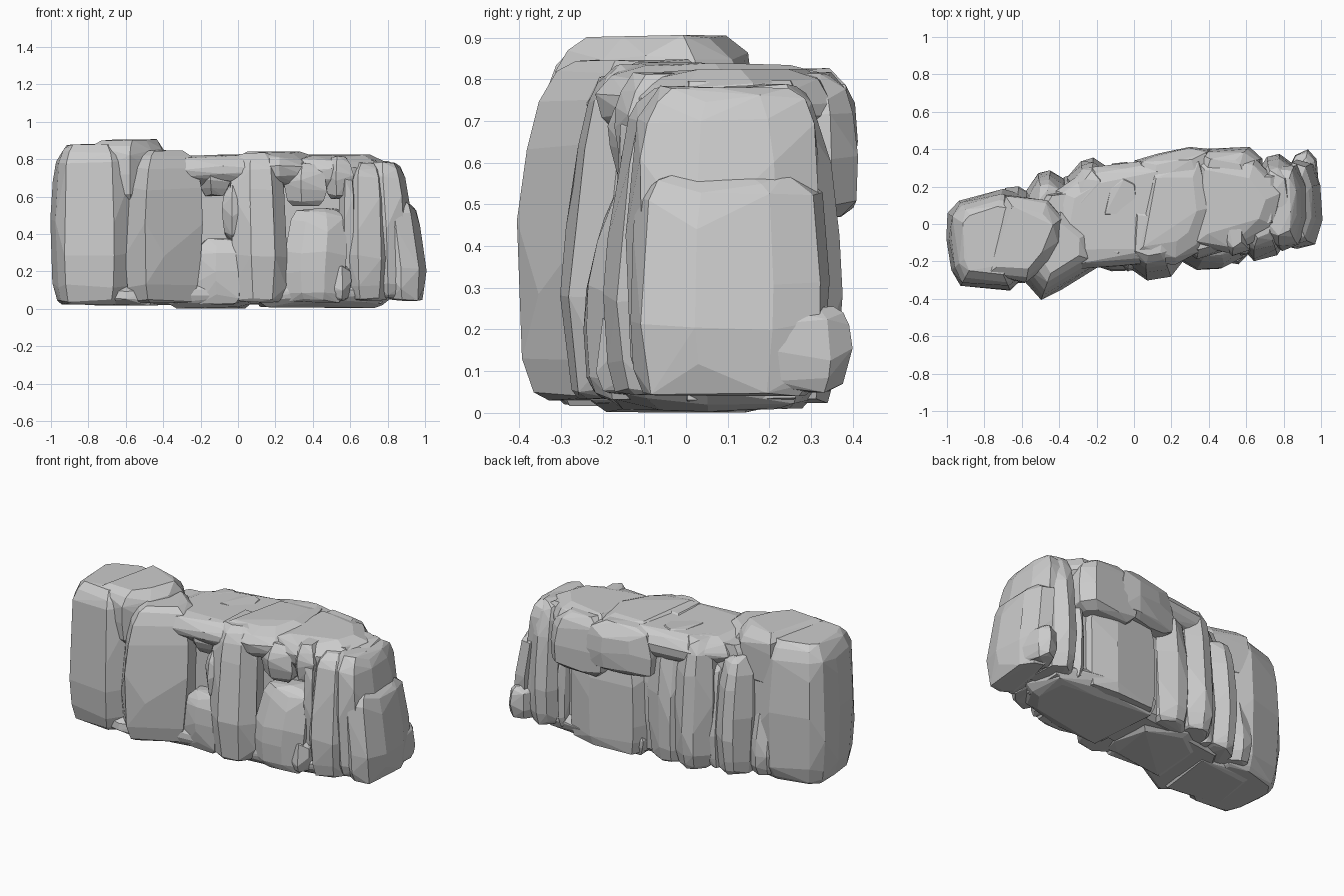
import bpy, bmesh, math, random
from mathutils import Vector

random.seed(11)

# inset of each ring of a boulder: (height fraction, inset distance)
TALL = [(0, .08), (.03, .045), (.12, .018), (.32, .003), (.52, 0),
        (.75, .012), (.88, .03), (.95, .065), (1, .12)]
SLAB = [(0, .12), (.15, .05), (.4, .005), (.6, 0), (.82, .04), (1, .13)]
BROW = [(0, .07), (.12, .01), (.45, 0), (.7, .01), (.85, .04), (1, .13)]


def rock(name, outline, z0, z1, rings=TALL, lean=(0, 0), rough=.014, soft=1.0):
    """Chipped boulder: hull around inset, inward-jittered copies of a footprint."""
    bm = bmesh.new()
    c = sum((Vector(p) for p in outline), Vector((0, 0))) / len(outline)
    for f, inset in rings:
        for p in outline:
            v = Vector(p)
            d = c - v
            amount = min(inset * soft, d.length * .6) + random.uniform(0, rough)
            v = v + d.normalized() * amount + Vector(lean) * max(0, f - .4)
            dz = random.uniform(-rough, rough) if 0 < f < 1 else random.uniform(0, rough) * (1 - 2 * f)
            bm.verts.new((v.x, v.y, z0 + (z1 - z0) * f + dz))
    res = bmesh.ops.convex_hull(bm, input=bm.verts)
    junk = {g for g in res["geom_interior"] + res["geom_unused"]
            if isinstance(g, bmesh.types.BMVert)}
    bmesh.ops.delete(bm, geom=list(junk), context='VERTS')
    bmesh.ops.dissolve_limit(bm, angle_limit=math.radians(5),
                             verts=bm.verts, edges=bm.edges)
    bmesh.ops.recalc_face_normals(bm, faces=bm.faces)
    me = bpy.data.meshes.new(name)
    bm.to_mesh(me)
    bm.free()
    ob = bpy.data.objects.new(name, me)
    bpy.context.collection.objects.link(ob)
    return ob


# hidden mass filling the middle of the wall
rock("core", [(-.7, -.2), (-.2, -.12), (.3, -.06), (.8, .0), (.8, .27),
              (.5, .29), (0, .27), (-.5, .16)], .02, .8, soft=.5)

# base slabs touching the ground
rock("base_left", [(-.4, -.25), (-.2, -.24), (.06, -.22), (.1, -.1),
                   (.1, .2), (-.2, .28), (-.4, .15)], 0, .16, SLAB, soft=.7)
rock("base_left_end", [(-.88, -.28), (-.6, -.32), (-.45, -.3), (-.4, .1), (-.8, .1)],
     .01, .14, SLAB, soft=.6)
rock("base_right", [(.08, -.2), (.4, -.21), (.72, -.12), (.82, .05),
                    (.78, .28), (.5, .34), (.08, .3)], 0, .16, SLAB, soft=.7)

# left end
rock("left_boulder", [(-1.01, -.08), (-.98, -.25), (-.93, -.335), (-.66, -.36), (-.57, -.28),
                      (-.5, 0), (-.55, .15), (-.7, .19), (-.94, .13), (-1, .06)],
     .02, .885, soft=.8)
rock("left_crown", [(-.8, -.28), (-.58, -.32), (-.45, -.22), (-.38, -.1), (-.37, .04),
                    (-.46, .14), (-.7, .17)], .58, .908, BROW, soft=.6)

# front columns
rock("front_column_1", [(-.61, -.29), (-.5, -.415), (-.39, -.36), (-.19, -.235),
                        (-.2, -.05), (-.4, .1), (-.6, 0)], .025, .85, lean=(.02, .06))
rock("front_low_block_1", [(-.24, -.22), (-.12, -.255), (.02, -.25), (.06, -.1),
                           (-.22, 0)], .02, .38, soft=.7)
rock("front_column_2", [(-.04, -.24), (.07, -.305), (.2, -.285), (.27, -.2),
                        (.22, .05), (0, .05)], .03, .84, lean=(-.03, .1), soft=.6)
rock("front_low_block_2", [(.24, -.2), (.33, -.255), (.47, -.25), (.58, -.19),
                           (.58, .05), (.26, .05)], .03, .54, lean=(.04, .08), soft=.7)
rock("front_low_chip", [(.46, -.2), (.56, -.22), (.61, -.17), (.6, -.02),
                        (.48, 0)], .04, .24, soft=.6)
rock("front_thin_column", [(.53, -.12), (.57, -.17), (.62, -.16), (.64, .05),
                           (.54, .05)], .2, .74, soft=.4)
rock("front_column_3", [(.58, -.14), (.64, -.205), (.77, -.175), (.83, -.08),
                        (.8, .2), (.62, .2)], .04, .785, lean=(-.02, .08), soft=.7)

# right end
rock("right_boulder", [(.7, -.08), (.8, -.15), (.9, -.12), (.95, .02), (.94, .22),
                       (.89, .33), (.75, .34), (.66, .2)], .05, .785, lean=(-.06, 0), soft=.7)
rock("right_toe", [(.79, -.1), (.87, -.14), (.97, -.115), (1.01, .02), (1.005, .22),
                   (.96, .33), (.88, .35), (.8, .15)], .04, .58, lean=(-.08, 0), soft=.7)
rock("right_back_foot", [(.8, .25), (.86, .37), (.93, .4), (.98, .35),
                         (.99, .2), (.86, .15)], .05, .26, soft=.5)

# back columns: (left x, right x, back y, bottom, top)
for i, (a, b, y, lo, hi) in enumerate([(-.76, -.52, .21, .04, .46), (-.58, -.36, .295, .03, .74),
                                       (-.42, -.27, .27, .03, .7), (-.36, -.12, .365, .03, .82),
                                       (-.2, .07, .345, .02, .83), (.58, .7, .34, .04, .7),
                                       (.64, .87, .38, .04, .79)]):
    w = b - a
    rock(f"back_column_{i + 1}", [(a, y - .11), (a + w * .3, y - .015), (a + w * .6, y),
                                  (b, y - .06), (b, y - .32), (a, y - .32)],
         lo, hi, lean=(0, -.06), soft=.6)

# recessed back panel under the brow
rock("back_panel", [(.05, .22), (.12, .34), (.42, .365), (.58, .32),
                    (.62, .1), (.08, .1)], .02, .58, soft=.6)
rock("back_brow_left", [(0, .15), (.0, .34), (.12, .385), (.3, .415), (.42, .4),
                        (.45, .1)], .52, .83, BROW, soft=.9)
rock("back_brow_right", [(.26, .15), (.3, .4), (.44, .41), (.62, .415),
                         (.69, .35), (.7, .1)], .46, .82, BROW, soft=.9)

# cap stones bridging the columns
rock("cap_left", [(-.46, -.2), (-.3, -.24), (-.08, -.23), (.2, -.2), (.28, .1),
                  (.2, .36), (-.04, .34), (-.24, .31), (-.42, .18)], .64, .825, SLAB, soft=.8)
rock("cap_middle", [(-.04, -.2), (.22, -.22), (.36, -.15), (.45, .1), (.36, .37),
                    (.06, .35)], .64, .845, SLAB, soft=.9)
rock("cap_right", [(.3, -.12), (.5, -.16), (.62, -.12), (.78, -.02), (.82, .18),
                   (.65, .36), (.3, .38)], .62, .825, SLAB, soft=.9)

# small wedges hanging over the front recesses
for i, (x, y, z, w, h) in enumerate([(-.13, -.17, .6, .09, .22), (-.02, -.2, .36, .07, .3),
                                     (.36, -.13, .54, .12, .24), (.54, -.12, .58, .08, .24)]):
    rock(f"front_wedge_{i + 1}", [(x - w, y), (x - w * .2, y - .06), (x + w, y - .02),
                                  (x + w * .8, y + .18), (x - w * .8, y + .2)],
         z, z + h, SLAB, soft=.4)
